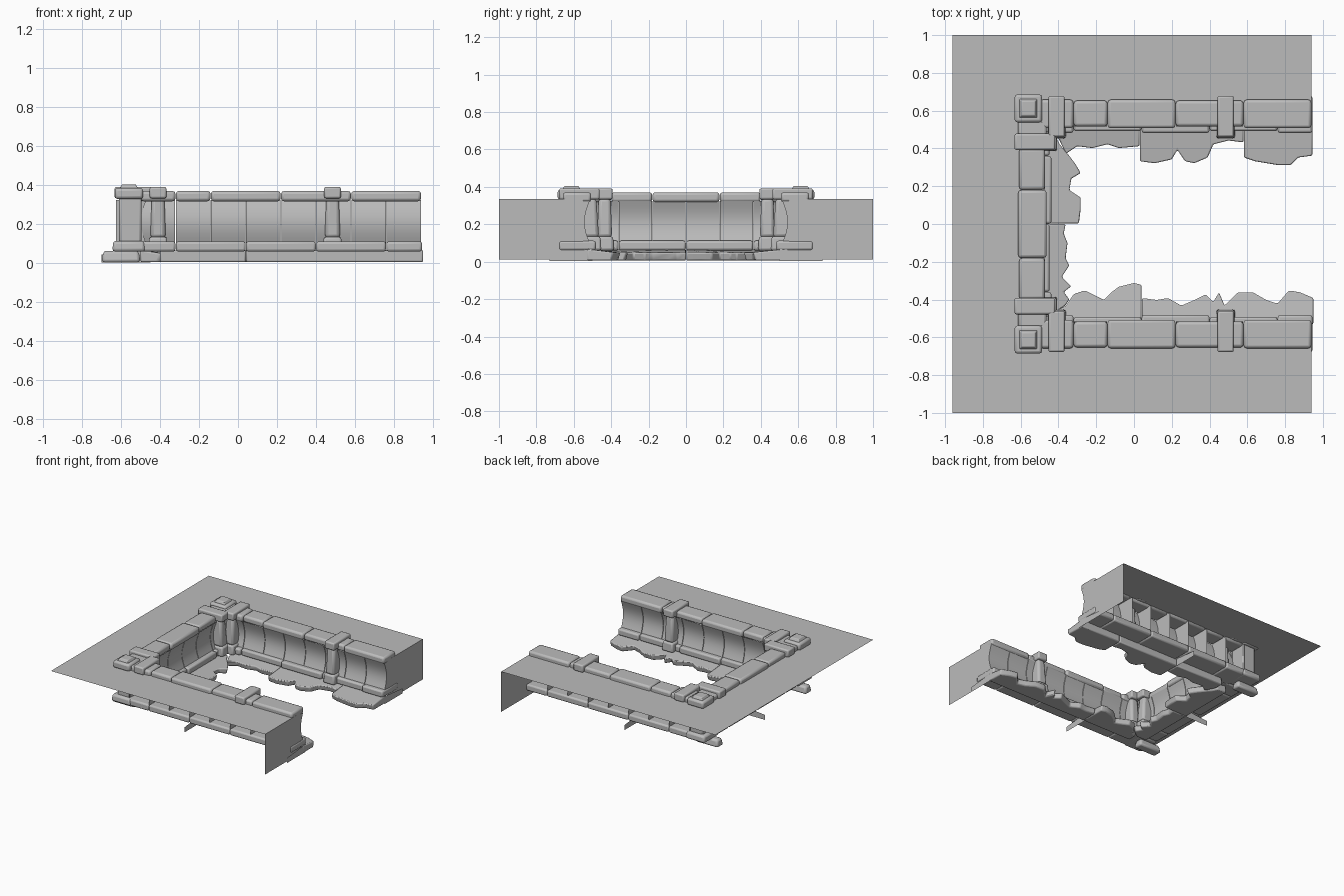
import bpy, bmesh, math

cube = bpy.data.objects.get("Cube")
if cube:
    bpy.data.objects.remove(cube, do_unlink=True)

stone = bpy.data.materials.new("grey_stone")
stone.use_nodes = True
GREY = (0.5, 0.5, 0.5, 1)
stone.diffuse_color = GREY
stone.node_tree.nodes["Principled BSDF"].inputs["Base Color"].default_value = GREY
parts = []

# Each wall maps (along, outward, height) to model space
WALLS = {
    "front": lambda u, v, z: (u, -v, z),
    "back": lambda u, v, z: (u, v, z),
    "side": lambda u, v, z: (-v, u, z),
}


def finish(name, bm, bevel=0.0, segments=2):
    bmesh.ops.recalc_face_normals(bm, faces=bm.faces)
    mesh = bpy.data.meshes.new(name)
    bm.to_mesh(mesh)
    bm.free()
    mesh.materials.append(stone)
    ob = bpy.data.objects.new(name, mesh)
    bpy.context.collection.objects.link(ob)
    if bevel:
        mod = ob.modifiers.new("worn_edges", "BEVEL")
        mod.width = bevel
        mod.segments = segments
        mod.limit_method = "ANGLE"
    parts.append(ob)
    return ob


def loft(name, lower, upper, bevel=0.0):
    """Closed solid between two rings with equal point counts."""
    bm = bmesh.new()
    a = [bm.verts.new(p) for p in lower]
    b = [bm.verts.new(p) for p in upper]
    n = len(a)
    bm.faces.new(a[::-1])
    bm.faces.new(b)
    for i in range(n):
        j = (i + 1) % n
        bm.faces.new((a[i], a[j], b[j], b[i]))
    return finish(name, bm, bevel)


def ring(place, u0, u1, v0, v1, z):
    return [place(u, v, z) for u, v in ((u0, v0), (u1, v0), (u1, v1), (u0, v1))]


def block(name, place, u, v, z, bevel=0.008, taper=0.0):
    low = ring(place, u[0], u[1], v[0], v[1], z[0])
    top = ring(place, u[0] + taper, u[1] - taper, v[0] + taper, v[1] - taper, z[1])
    return loft(name, low, top, bevel)


def sheet(name, polygons):
    bm = bmesh.new()
    for poly in polygons:
        bm.faces.new([bm.verts.new(p) for p in poly])
    bmesh.ops.remove_doubles(bm, verts=bm.verts, dist=0.0001)
    return finish(name, bm)


def panels(wall, edges, shift):
    """Hollow-backed panels with a concave face and side flanges."""
    place = WALLS[wall]
    profile = []
    for i in range(9):
        t = i / 8
        profile.append((0.515 + shift + 0.028 * math.sin(math.pi * t), 0.1 + 0.225 * t))
    outer = 0.67 + shift
    for a, b in zip(edges, edges[1:]):
        a, b = a + 0.002, b - 0.002
        polys = []
        for (v0, z0), (v1, z1) in zip(profile, profile[1:]):
            polys.append([place(a, v0, z0), place(b, v0, z0),
                          place(b, v1, z1), place(a, v1, z1)])
            for u in (a, b):
                polys.append([place(u, v0, z0), place(u, v1, z1),
                              place(u, outer, z1), place(u, outer, z0)])
        sheet(wall + "_panel", polys)


def courses(wall, cap_edges, trim_edges, shift):
    """Rounded coping on top and a stone trim below."""
    place = WALLS[wall]
    for i, (a, b) in enumerate(zip(cap_edges, cap_edges[1:])):
        inset = 0.01 * (i % 2)
        block(wall + "_coping", place, (a + 0.001, b - 0.001),
              (0.507 + inset + shift, 0.658 - inset / 2 + shift), (0.318, 0.371), 0.015)
    for i, (a, b) in enumerate(zip(trim_edges, trim_edges[1:])):
        block(wall + "_trim", place, (a + 0.001, b - 0.001),
              (0.482 + 0.01 * (i % 2) + shift, 0.68 + shift), (0.06, 0.112), 0.012)


def pillar(wall, u, shift):
    place = WALLS[wall]
    block(wall + "_pillar_base", place, (u - 0.05, u + 0.05),
          (0.452 + shift, 0.57 + shift), (0.06, 0.135), 0.012, 0.005)
    low = ring(place, u - 0.04, u + 0.04, 0.465 + shift, 0.56 + shift, 0.13)
    top = ring(place, u - 0.032, u + 0.032, 0.48 + shift, 0.56 + shift, 0.34)
    loft(wall + "_pillar_shaft", low, top, 0.018)
    block(wall + "_pillar_collar", place, (u - 0.043, u + 0.043),
          (0.462 + shift, 0.678 + shift), (0.333, 0.392), 0.01)


def rocks(wall, outer, edge):
    """Ragged paving slab along the foot of a wall."""
    place = WALLS[wall]
    first, last = edge[0][0], edge[-1][0]
    low = [place(u, v + 0.012, 0.006) for u, v in edge]
    top = [place(u, v, 0.05) for u, v in edge]
    low += [place(last, outer, 0.006), place(first, outer, 0.006)]
    top += [place(last, outer, 0.068), place(first, outer, 0.068)]
    loft(wall + "_paving", low, top, 0.008)


def fin(wall, u, v0, v1):
    """Upright joint plate running back beneath the trim."""
    place = WALLS[wall]
    sheet(wall + "_joint_plate", [[place(u, v0, 0.005), place(u, v1, 0.005),
                                   place(u, v1, 0.045), place(u, v0, 0.068)]])


STEP = 0.18
LONG = [-0.5 + STEP * i for i in range(9)]
SIDE_SHIFT = -0.045

# Two long walls
for wall in ("front", "back"):
    panels(wall, LONG, 0)
    courses(wall, [-0.5, -0.32, -0.14, 0.22, 0.58, 0.94],
            [-0.5, -0.32, 0.04, 0.4, 0.76, 0.945], 0)
    for u in (-0.41, 0.485):
        pillar(wall, u, 0)
    for u in (0.035, 0.948):
        fin(wall, u, 0.5, 0.73)

# Short closing wall
panels("side", [STEP * i for i in range(-3, 4)], SIDE_SHIFT)
courses("side", [-0.55, -0.4, -0.18, 0.18, 0.4, 0.55],
        [-0.5, -0.36, 0, 0.36, 0.5], SIDE_SHIFT)
for u in (-0.435, 0.435):
    pillar("side", u, SIDE_SHIFT)
fin("side", 0, 0.45, 0.7)

# Corner posts
for wall in ("front", "back"):
    place = WALLS[wall]
    block("corner_base", place, (-0.645, -0.475), (0.5, 0.69), (0.06, 0.115), 0.015, 0.005)
    block("corner_shaft", place, (-0.61, -0.495), (0.525, 0.66), (0.1, 0.34), 0.012)
    block("corner_cap", place, (-0.632, -0.487), (0.538, 0.686), (0.33, 0.386), 0.014)
    block("corner_crown", place, (-0.61, -0.51), (0.56, 0.665), (0.38, 0.405), 0.004, 0.015)
    # foot of the corner
    block("corner_foot", place, (-0.7, -0.5), (0.52, 0.6), (0.005, 0.064), 0.015, 0.01)

# Ragged paving
rocks("front", 0.53, [(-.4, .45), (-.36, .43), (-.32, .37), (-.26, .35), (-.2, .38),
                      (-.16, .4), (-.12, .36), (-.08, .33), (0, .31), (.04, .32)])
rocks("front", 0.53, [(.042, .39), (.12, .4), (.18, .39), (.25, .43), (.32, .4), (.38, .37),
                      (.42, .41), (.45, .36), (.48, .43), (.55, .36), (.63, .36), (.7, .4),
                      (.76, .42), (.82, .35), (.88, .36), (.95, .39)])
rocks("back", 0.53, [(-.4, .45), (-.36, .37), (-.3, .41), (-.22, .4), (-.14, .42),
                     (-.08, .4), (.03, .41)])
rocks("back", 0.53, [(.032, .33), (.11, .32), (.2, .34), (.23, .39), (.27, .33), (.32, .32),
                     (.39, .35), (.42, .42), (.5, .44), (.58, .43)])
rocks("back", 0.53, [(.582, .35), (.64, .33), (.76, .31), (.83, .31), (.87, .35), (.945, .36)])
rocks("side", 0.5, [(-.46, .4), (-.43, .36), (-.4, .34), (-.36, .37), (-.33, .33), (-.28, .38),
                    (-.22, .34), (-.18, .36), (-.1, .35), (-.05, .37), (0, .36)])
rocks("side", 0.5, [(.002, .29), (.08, .28), (.14, .28), (.18, .34), (.24, .33), (.27, .28),
                    (.32, .31), (.36, .34), (.42, .39), (.46, .41)])

# Ground surface around the walls, with upright end sheets
LEFT, RIGHT, LEVEL = -0.96, 0.94, 0.335
top_view = WALLS["back"]
sheet("ground", [ring(top_view, LEFT, RIGHT, 0.58, 1, LEVEL),
                 ring(top_view, LEFT, RIGHT, -1, -0.58, LEVEL),
                 ring(top_view, LEFT, -0.54, -0.58, 0.58, LEVEL)])
for wall in ("front", "back"):
    place = WALLS[wall]
    sheet("ground_end", [[place(RIGHT, v, z) for v, z in
                          ((0.55, 0.012), (1, 0.012), (1, LEVEL), (0.55, LEVEL))]])

# Soften curved faces, keep hard corners
bpy.ops.object.select_all(action="DESELECT")
for ob in parts:
    ob.select_set(True)
bpy.context.view_layer.objects.active = parts[0]
bpy.ops.object.shade_smooth_by_angle(angle=math.radians(35))
